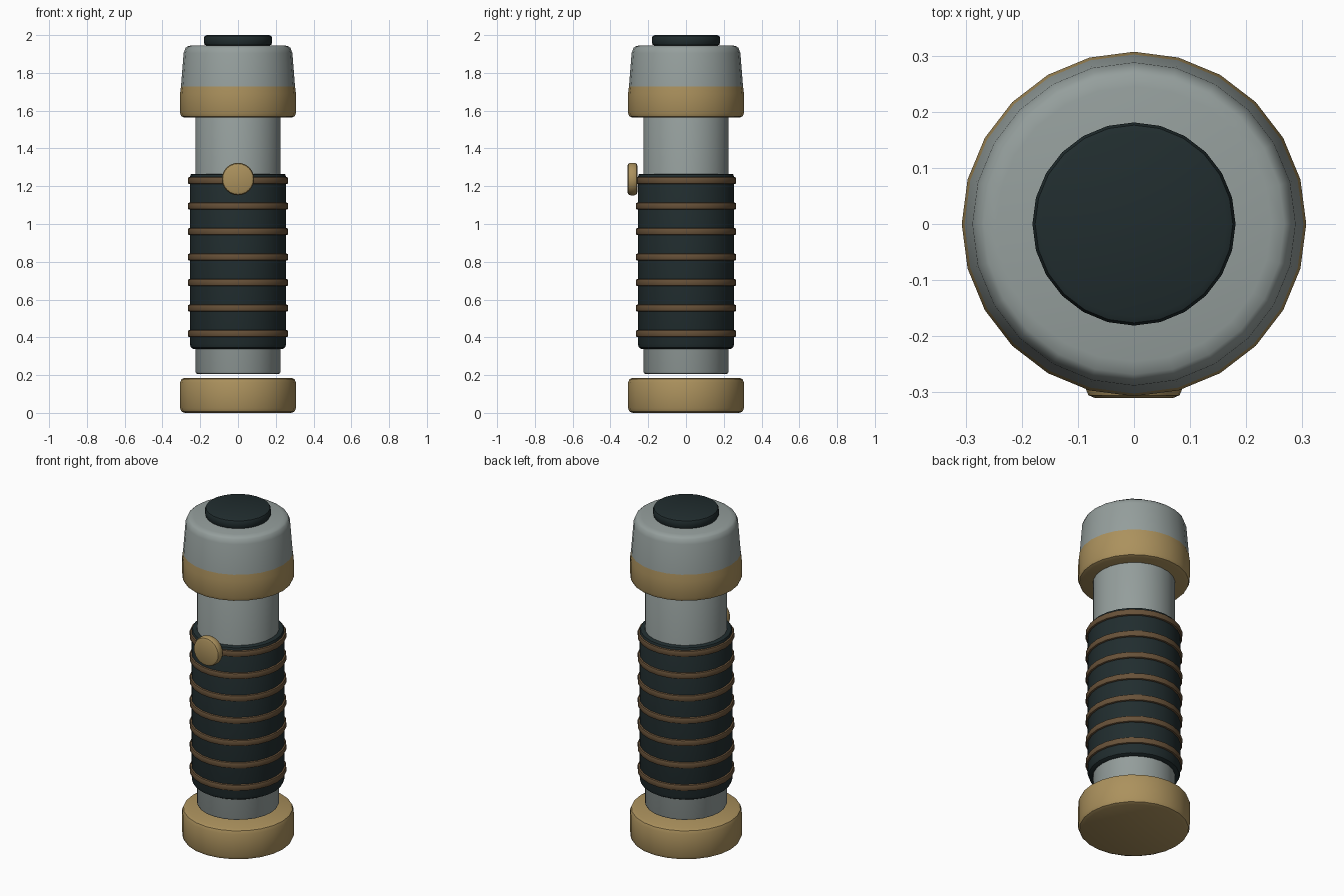
import bpy, bmesh, math
from mathutils import Matrix

if "Cube" in bpy.data.objects:
    bpy.data.objects.remove(bpy.data.objects["Cube"])

SIDES = 24


def material(name, rgb):
    m = bpy.data.materials.new(name)
    m.diffuse_color = (*rgb, 1)
    m.use_nodes = True
    m.node_tree.nodes["Principled BSDF"].inputs["Base Color"].default_value = m.diffuse_color
    return m


GOLD = material("brass", (0.41, 0.285, 0.11))
STEEL = material("grey metal", (0.30, 0.345, 0.335))
DARK = material("dark rubber", (0.015, 0.026, 0.028))
BROWN = material("brown", (0.135, 0.082, 0.040))


def lathe(name, profile, mats, split=None, matrix=None):
    """Spin an (r, z) profile listed bottom to top, with flat end caps."""
    bm = bmesh.new()
    rings = []
    for r, z in profile:
        rings.append([bm.verts.new((r * math.cos(2 * math.pi * i / SIDES),
                                    r * math.sin(2 * math.pi * i / SIDES), z))
                      for i in range(SIDES)])
    for a, b in zip(rings, rings[1:]):
        for i in range(SIDES):
            j = (i + 1) % SIDES
            bm.faces.new((a[i], a[j], b[j], b[i]))
    bm.faces.new(rings[0][::-1])
    bm.faces.new(rings[-1])
    # second colour above the split height
    if split is not None:
        for f in bm.faces:
            if f.calc_center_median().z > split:
                f.material_index = 1
    if matrix:
        bm.transform(matrix)
    bm.normal_update()
    mesh = bpy.data.meshes.new(name)
    bm.to_mesh(mesh)
    bm.free()
    for m in mats:
        mesh.materials.append(m)
    ob = bpy.data.objects.new(name, mesh)
    bpy.context.collection.objects.link(ob)
    bpy.ops.object.select_all(action='DESELECT')
    ob.select_set(True)
    bpy.context.view_layer.objects.active = ob
    bpy.ops.object.shade_smooth_by_angle(angle=math.radians(35))
    return ob


def disc(r, z0, z1, b):
    """Profile of a cylinder with rounded rims."""
    k = b * 0.3
    return [(r - b, z0), (r - k, z0 + k), (r, z0 + b),
            (r, z1 - b), (r - k, z1 - k), (r - b, z1)]


# Pommel, floating just below the body
lathe("pommel", disc(0.307, 0.0, 0.186, 0.025), [GOLD])

# Metal core tube
lathe("core_tube", disc(0.226, 0.205, 1.62, 0.014), [STEEL])

# Rubber grip with brown ribs
lathe("grip", [(0.235, 0.338), (0.249, 0.346), (0.255, 0.365),
               (0.255, 1.25), (0.25, 1.262), (0.243, 1.266)], [DARK])
for n in range(7):
    z = 0.42 + 0.135 * n
    lathe(f"grip_rib_{n + 1}", disc(0.266, z - 0.019, z + 0.019, 0.009), [BROWN])

# Head: brass collar below, tapered grey cap above
lathe("head", [(0.282, 1.563), (0.3, 1.57), (0.307, 1.588), (0.307, 1.69),
               (0.302, 1.728), (0.288, 1.905), (0.278, 1.932), (0.268, 1.94),
               (0.245, 1.946)], [GOLD, STEEL], split=1.728)

# Dark top cap
lathe("top_cap", disc(0.181, 1.944, 2.0, 0.016), [DARK])

# Round push button on the front
lathe("push_button", disc(0.086, 0.257, 0.31, 0.016), [GOLD],
      matrix=Matrix.Translation((0, 0, 1.238)) @ Matrix.Rotation(math.pi / 2, 4, 'X'))
